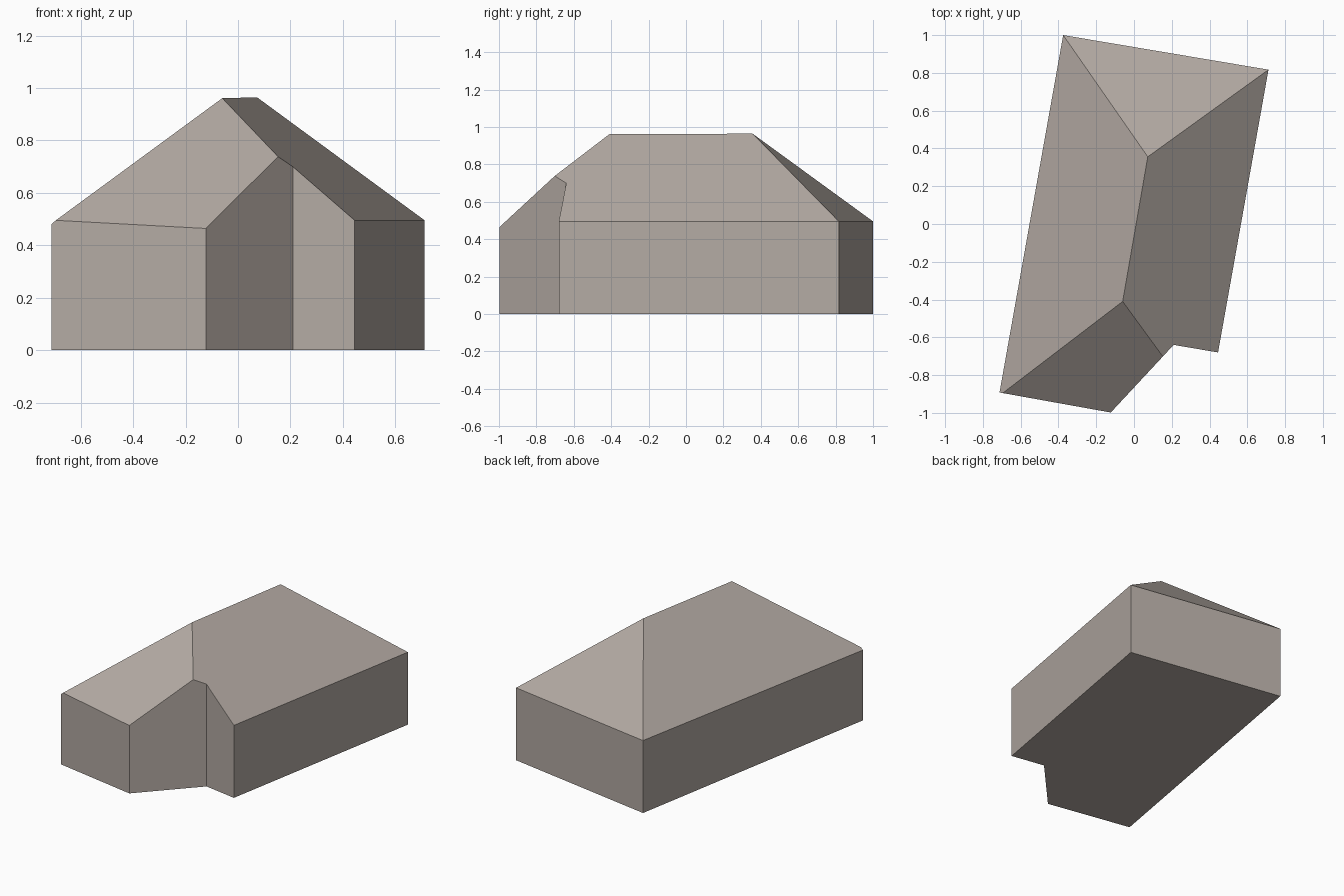
import bpy, bmesh
from mathutils import Vector

if "Cube" in bpy.data.objects:
    bpy.data.objects.remove(bpy.data.objects["Cube"])

# Key plan points: footprint corners, ridge ends and eave height
EAVE = 0.495
footprint = [(-0.712, -0.892), (-0.123, -0.998), (0.21, -0.64),
             (0.445, -0.68), (0.712, 0.817), (-0.375, 1.0)]
ridge_front = Vector((-0.06, -0.41, 0.961))
ridge_back = Vector((0.07, 0.36, 0.961))
right_front = Vector((0.445, -0.68, EAVE))
right_back = Vector((0.712, 0.817, EAVE))
left_back = Vector((-0.375, 1.0, EAVE))
left_front = Vector((-0.695, -0.895, EAVE))
notch = Vector((-0.123, -0.998, 0.464))

# Tall block over the footprint
bm = bmesh.new()
base = bm.faces.new([bm.verts.new((x, y, 0)) for x, y in footprint])
top = bmesh.ops.extrude_face_region(bm, geom=[base], use_keep_orig=True)["geom"]
bmesh.ops.translate(bm, vec=(0, 0, 2),
                    verts=[g for g in top if isinstance(g, bmesh.types.BMVert)])
bmesh.ops.recalc_face_normals(bm, faces=bm.faces[:])


def slope(a, b, c):
    """Slice off everything above the plane through three points."""
    n = (b - a).cross(c - a).normalized()
    if n.z < 0:
        n = -n
    bmesh.ops.bisect_plane(bm, geom=bm.verts[:] + bm.edges[:] + bm.faces[:],
                           dist=1e-4, plane_co=a, plane_no=n, clear_outer=True)
    bmesh.ops.holes_fill(bm, edges=[e for e in bm.edges if e.is_boundary], sides=0)
    bmesh.ops.recalc_face_normals(bm, faces=bm.faces[:])


# Four slopes of the hipped roof
slope(right_front, right_back, ridge_front)
slope(left_back, ridge_back, ridge_front)
slope(left_back, right_back, ridge_back)
slope(left_front, notch, ridge_front)

mesh = bpy.data.meshes.new("house_body")
bm.to_mesh(mesh)
bm.free()
house = bpy.data.objects.new("house_body", mesh)
bpy.context.collection.objects.link(house)

# Single warm stone colour
mat = bpy.data.materials.new("warm grey")
mat.diffuse_color = (0.45, 0.40, 0.365, 1)
mat.use_nodes = True
mat.node_tree.nodes["Principled BSDF"].inputs["Base Color"].default_value = mat.diffuse_color
mesh.materials.append(mat)
